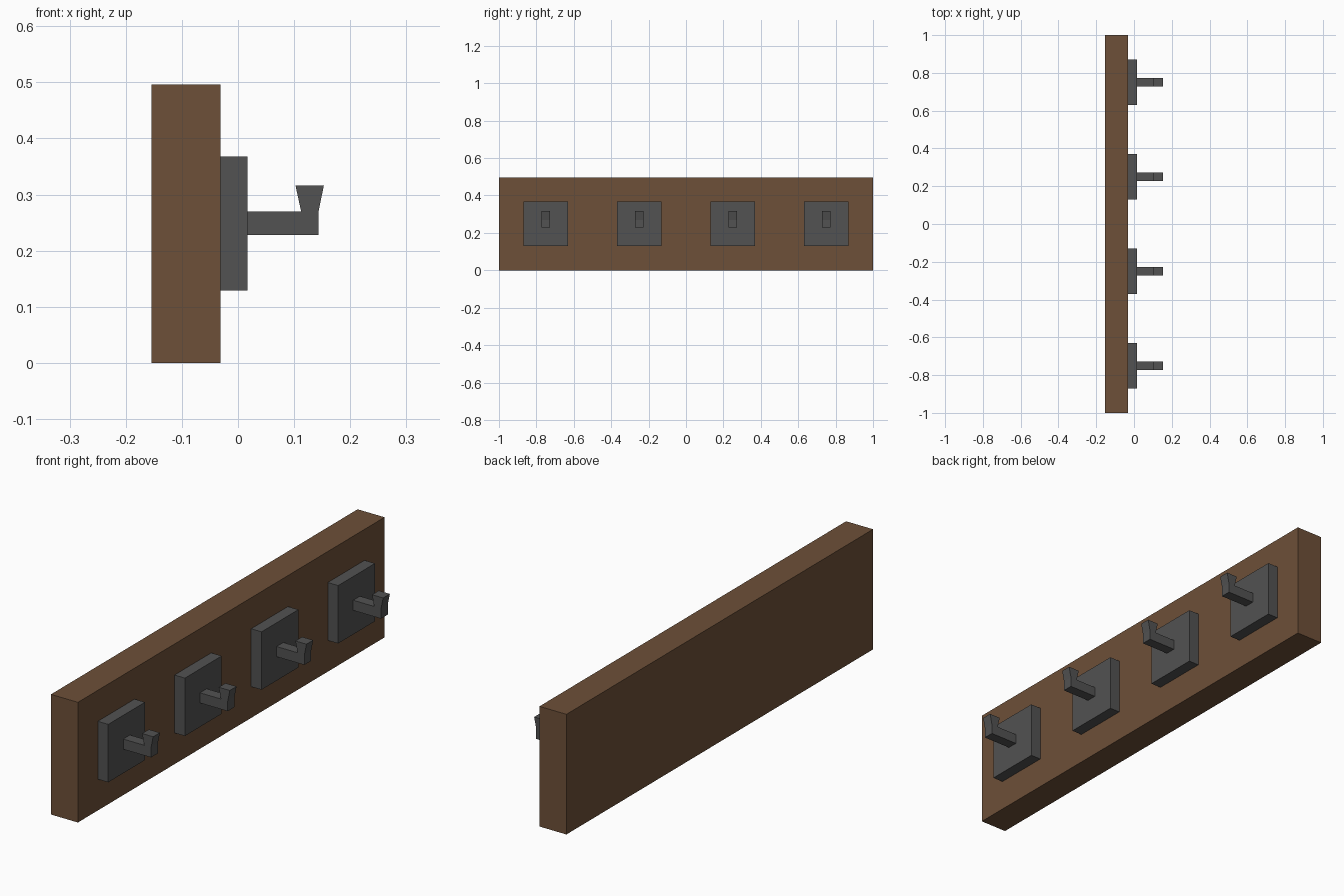
import bpy, bmesh

if "Cube" in bpy.data.objects:
    bpy.data.objects.remove(bpy.data.objects["Cube"])

def material(name, color):
    m = bpy.data.materials.new(name)
    m.diffuse_color = color
    m.use_nodes = True
    m.node_tree.nodes["Principled BSDF"].inputs["Base Color"].default_value = m.diffuse_color
    return m

wood = material("brown_wood", (0.155, 0.08, 0.04, 1))
metal = material("dark_metal", (0.085, 0.085, 0.085, 1))

def extrude_profile(name, points, y_center, half_width, mat):
    """Extrude an x-z outline along y."""
    bm = bmesh.new()
    face = bm.faces.new([bm.verts.new((x, y_center - half_width, z)) for x, z in points])
    geom = bmesh.ops.extrude_face_region(bm, geom=[face])["geom"]
    verts = [g for g in geom if isinstance(g, bmesh.types.BMVert)]
    bmesh.ops.translate(bm, verts=verts, vec=(0, 2 * half_width, 0))
    bmesh.ops.recalc_face_normals(bm, faces=bm.faces)
    mesh = bpy.data.meshes.new(name)
    bm.to_mesh(mesh)
    bm.free()
    mesh.materials.append(mat)
    obj = bpy.data.objects.new(name, mesh)
    bpy.context.collection.objects.link(obj)
    return obj

def rect(x0, x1, z0, z1):
    return [(x0, z0), (x1, z0), (x1, z1), (x0, z1)]

# Backing board
extrude_profile("board", rect(-0.154, -0.031, 0, 0.496), 0, 1.0, wood)

# Four mounting plates, each with an upturned hook flaring at the tip
hook = [(0.0165, 0.228), (0.1435, 0.228), (0.1435, 0.27), (0.153, 0.316),
        (0.1025, 0.316), (0.1125, 0.27), (0.0165, 0.27)]
for i, y in enumerate((-0.75, -0.25, 0.25, 0.75), 1):
    extrude_profile(f"plate_{i}", rect(-0.031, 0.0165, 0.129, 0.368), y, 0.12, metal)
    extrude_profile(f"hook_{i}", hook, y, 0.022, metal)
